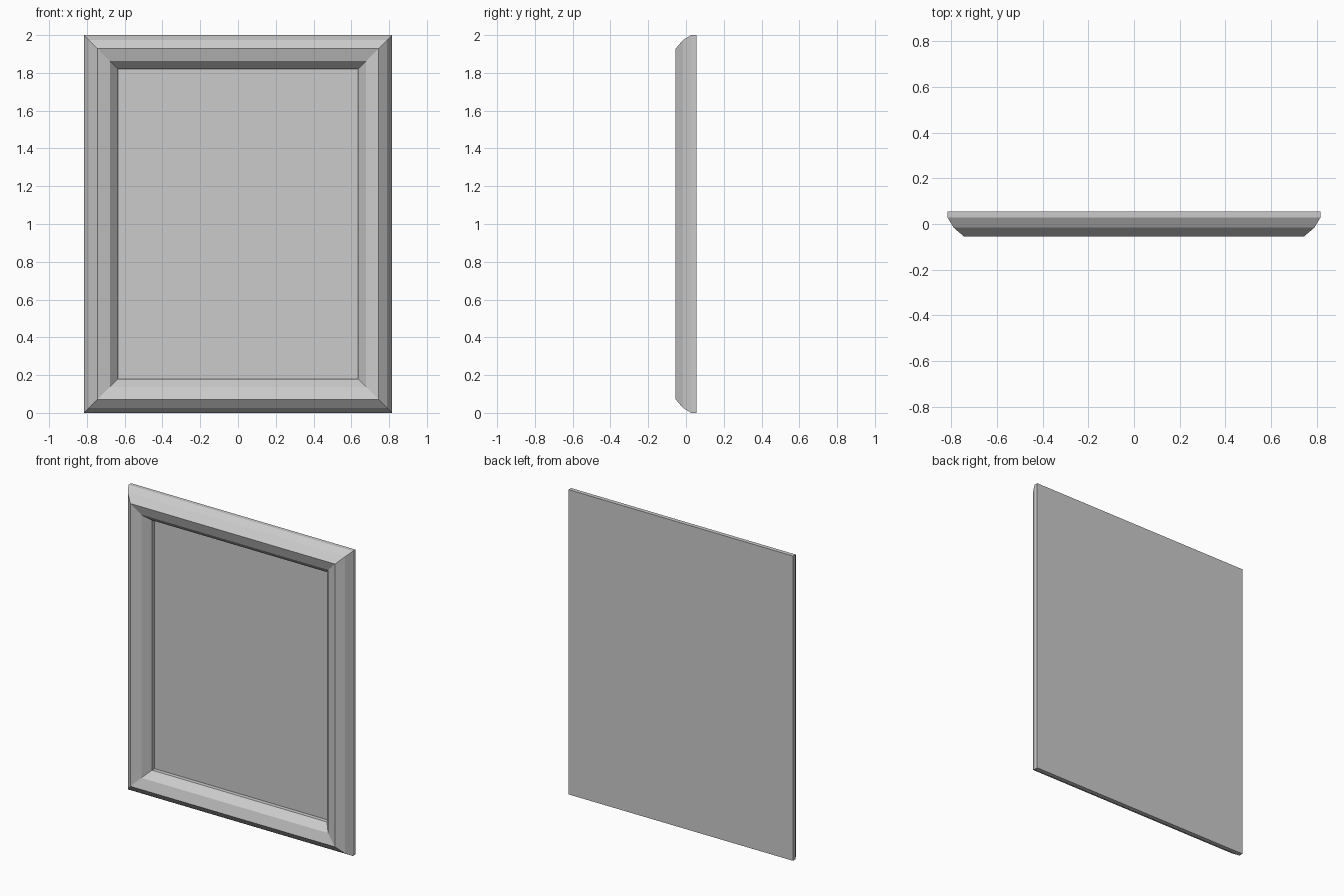
import bpy, bmesh

if "Cube" in bpy.data.objects:
    bpy.data.objects.remove(bpy.data.objects["Cube"])

HALF_W, HEIGHT = 0.815, 2.0


def ring(bm, inset, y):
    x = HALF_W - inset
    return [bm.verts.new((sx * x, y, z)) for sx, z in
            ((-1, inset), (1, inset), (1, HEIGHT - inset), (-1, HEIGHT - inset))]


def lofted(name, profile, cap_start=False, cap_end=False, closed=False):
    """Mitred rectangular rings joined along an (inset, y) profile."""
    bm = bmesh.new()
    rings = [ring(bm, d, y) for d, y in profile]
    pairs = list(zip(rings, rings[1:]))
    if closed:
        pairs.append((rings[-1], rings[0]))
    for a, b in pairs:
        for i in range(4):
            j = (i + 1) % 4
            bm.faces.new((a[i], a[j], b[j], b[i]))
    if cap_start:
        bm.faces.new(rings[0])
    if cap_end:
        bm.faces.new(rings[-1])
    bmesh.ops.recalc_face_normals(bm, faces=bm.faces)
    mesh = bpy.data.meshes.new(name)
    bm.to_mesh(mesh)
    bm.free()
    obj = bpy.data.objects.new(name, mesh)
    bpy.context.collection.objects.link(obj)
    return obj


# Whole framed panel: flat back, rounded outer moulding, sloped inner lip,
# small rebate step and recessed picture panel
lofted("picture_frame", [
    (0.0, 0.055),
    (0.0, 0.028),
    (0.026, -0.016),
    (0.072, -0.055),
    (0.137, -0.034),
    (0.18, 0.015),
    (0.18, 0.042),
], cap_start=True, cap_end=True)
